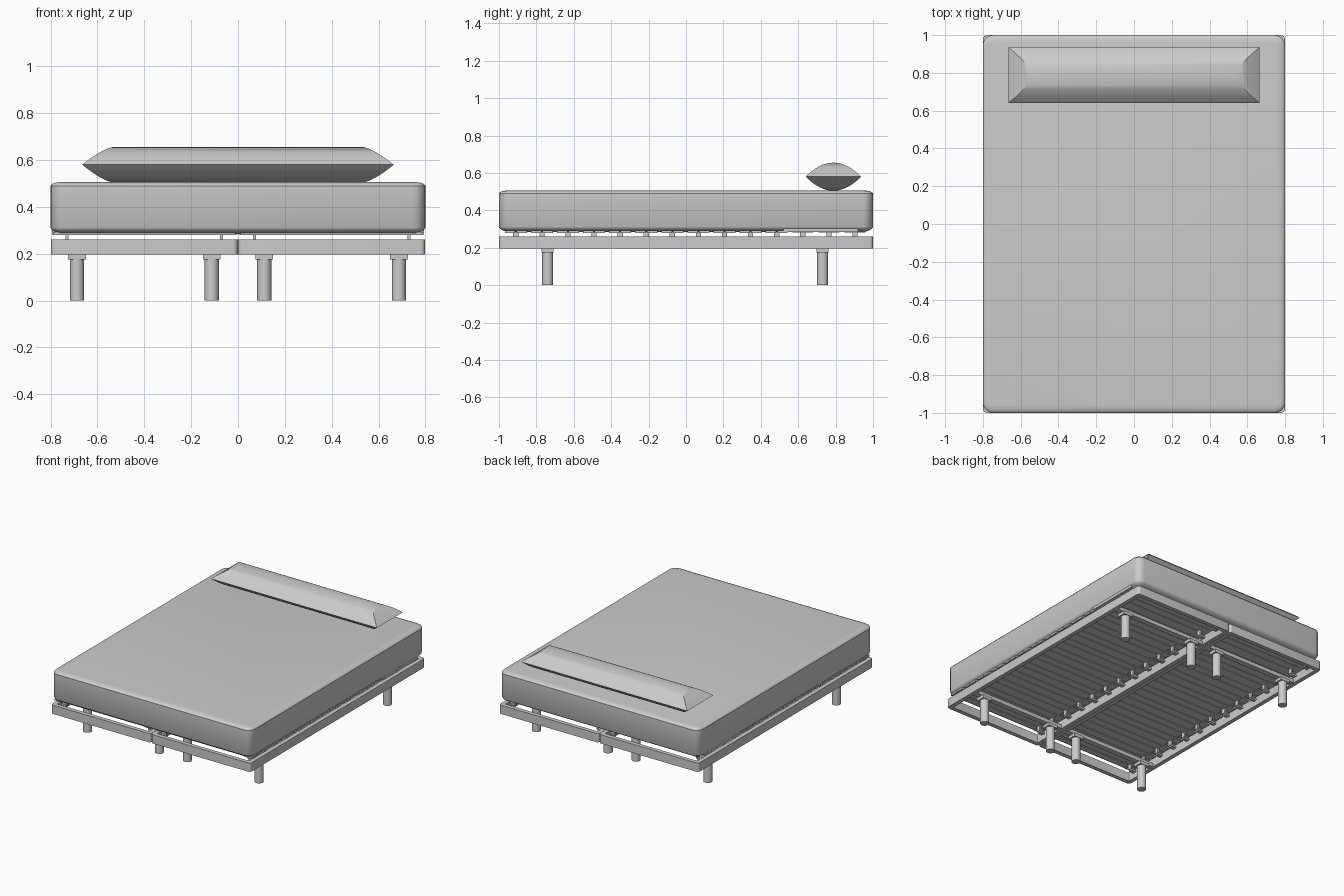
import bpy, bmesh, math

cube = bpy.data.objects.get("Cube")
if cube:
    bpy.data.objects.remove(cube, do_unlink=True)

grey = bpy.data.materials.new("plain grey")
grey.use_nodes = True
colour = (0.6, 0.6, 0.6, 1)
grey.diffuse_color = colour
grey.node_tree.nodes["Principled BSDF"].inputs["Base Color"].default_value = colour


def finish(name, bm, smooth=True):
    bmesh.ops.recalc_face_normals(bm, faces=bm.faces[:])
    mesh = bpy.data.meshes.new(name)
    bm.to_mesh(mesh)
    bm.free()
    mesh.materials.append(grey)
    ob = bpy.data.objects.new(name, mesh)
    bpy.context.collection.objects.link(ob)
    if smooth:
        bpy.ops.object.select_all(action='DESELECT')
        ob.select_set(True)
        bpy.context.view_layer.objects.active = ob
        bpy.ops.object.shade_smooth_by_angle(angle=math.radians(35))
    return ob


def rounded_ring(cx, cy, hx, hy, r, z, steps=5):
    """Rounded rectangle as a loop of points."""
    pts = []
    for q, (sx, sy) in enumerate(((1, 1), (-1, 1), (-1, -1), (1, -1))):
        for k in range(steps + 1):
            a = math.pi / 2 * (q + k / steps)
            pts.append((cx + sx * (hx - r) + r * math.cos(a),
                        cy + sy * (hy - r) + r * math.sin(a), z))
    return pts


def loft(bm, rings, cyclic=False):
    loops = [[bm.verts.new(p) for p in ring] for ring in rings]
    pairs = list(zip(loops, loops[1:]))
    if cyclic:
        pairs.append((loops[-1], loops[0]))
    else:
        bm.faces.new(loops[0])
        bm.faces.new(loops[-1])
    n = len(loops[0])
    for a, b in pairs:
        for i in range(n):
            j = (i + 1) % n
            bm.faces.new((a[i], a[j], b[j], b[i]))


def box(bm, x0, x1, y0, y1, z0, z1):
    v = bmesh.ops.create_cube(bm, size=1)["verts"]
    bmesh.ops.scale(bm, verts=v, vec=(abs(x1 - x0), y1 - y0, z1 - z0))
    bmesh.ops.translate(bm, verts=v, vec=((x0 + x1) / 2, (y0 + y1) / 2, (z0 + z1) / 2))


# Mattress: rounded slab with softened top and bottom edges
bm = bmesh.new()
profile = [(.05, .285), (.025, .29), (.006, .301), (0, .312),
           (0, .49), (.006, .498), (.02, .503), (.04, .506)]
loft(bm, [rounded_ring(0, 0, .8 - d, 1 - d, .055 - d, z) for d, z in profile])
finish("mattress", bm)

# Pillow: mitred cushion, both halves lofted from the seam to a ridge
bm = bmesh.new()
steps = 8
rings = []
for k in range(-steps, steps + 1):
    t = 1 - abs(k) / steps
    u = 1 - t                      # rings run ridge, seam, ridge
    inset = 1 - (1 - u) ** 1.4
    hx, hy = .665 - .13 * inset, max(.148 * (1 - u), .0005)
    z = .58 + math.copysign(.075 * (1 - (1 - u) ** 2), k)
    rings.append([(sx * hx, .788 + sy * hy, z)
                  for sx, sy in ((1, 1), (-1, 1), (-1, -1), (1, -1))])
loft(bm, rings)
finish("pillow", bm)

for side, label in ((1, "left"), (-1, "right")):
    # Frame: hollow rounded rectangle of rails
    bm = bmesh.new()
    cx, wall = side * .4, .03
    outer, inner = (cx, 0, .399, 1, .02), (cx, 0, .399 - wall, 1 - wall, .005)
    loft(bm, [rounded_ring(*outer, .196), rounded_ring(*outer, .26),
              rounded_ring(*inner, .26), rounded_ring(*inner, .196)], cyclic=True)
    finish(label + "_frame", bm)

    # Cross bars that carry the legs
    bm = bmesh.new()
    for y in (-.74, .73):
        box(bm, side * .03, side * .77, y - .02, y + .02, .197, .225)
    finish(label + "_cross_bars", bm, False)

    # Legs with mounting plates
    for x in (.112, .687):
        for y, end in ((-.74, "front"), (.73, "back")):
            bm = bmesh.new()
            v = bmesh.ops.create_cone(bm, cap_ends=True, segments=24,
                                      radius1=.03, radius2=.03, depth=.18)["verts"]
            bmesh.ops.translate(bm, verts=v, vec=(side * x, y, .09))
            box(bm, side * x - .038, side * x + .038, y - .032, y + .032, .175, .198)
            place = "inner" if x < .4 else "outer"
            finish(f"{label}_{end}_{place}_leg", bm)

    # Paired slats on clips along both long rails
    slats, clips = bmesh.new(), bmesh.new()
    for k in range(14):
        y = -.91 + .1395 * k
        for dy in (-.031, .031):
            box(slats, side * .035, side * .765, y + dy - .024, y + dy + .024, .281, .288)
        for peg, rail, edge in ((.07, .03, .01), (.73, .77, .79)):
            box(clips, side * peg - .006, side * peg + .006, y - .014, y + .014, .245, .282)
            box(clips, side * peg, side * rail, y - .014, y + .014, .235, .248)
            if k < 11:
                for dy in (-.031, .031):
                    box(clips, side * peg, side * edge, y + dy - .028, y + dy + .028,
                        .279, .292)
    finish(label + "_slats", slats, False)
    finish(label + "_slat_clips", clips, False)

    # Shoulder panel under the head end
    bm = bmesh.new()
    box(bm, side * .003, side * .795, .52, .92, .283, .312)
    finish(label + "_shoulder_panel", bm, False)
